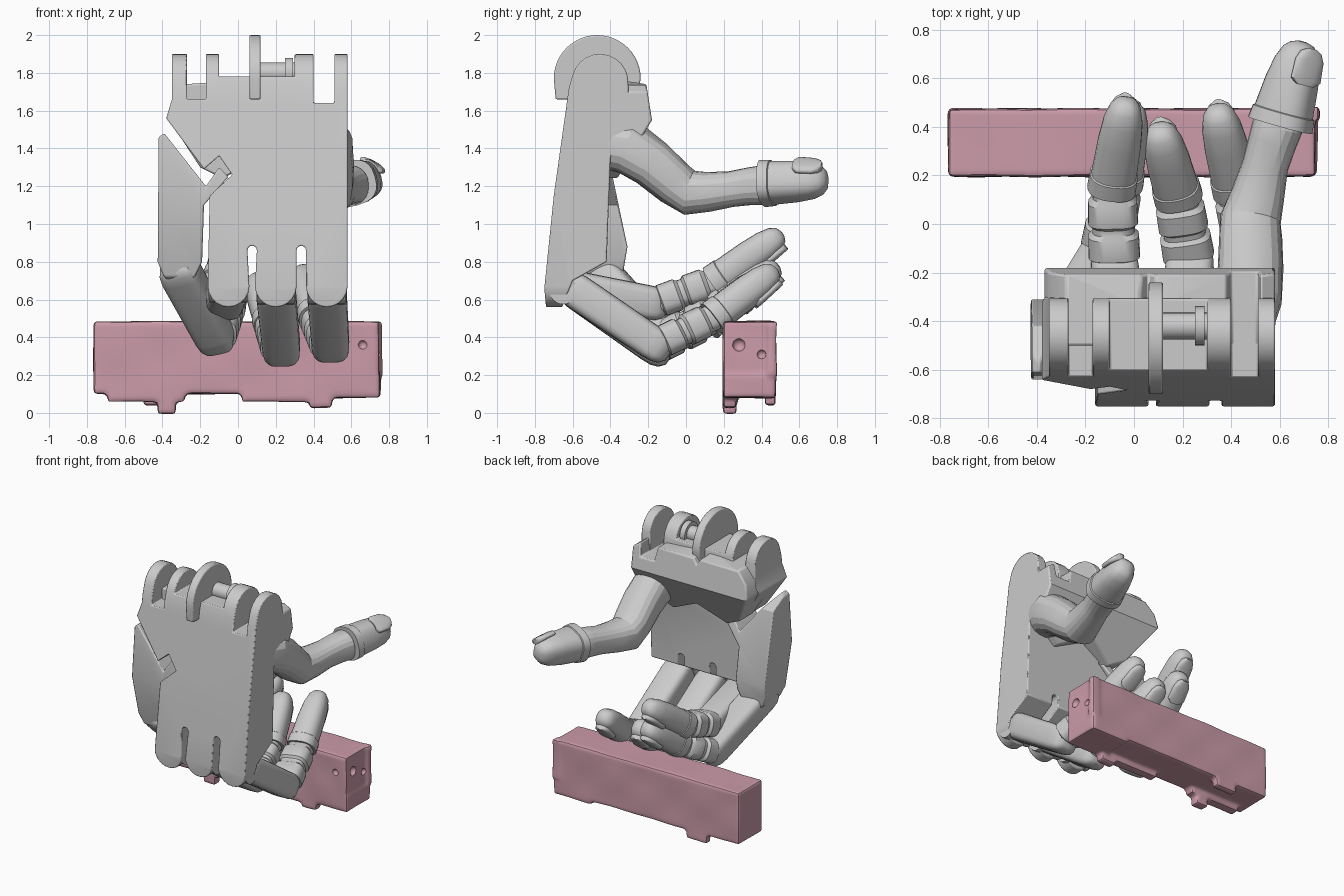
import bpy, bmesh, math
from mathutils import Vector as V

if "Cube" in bpy.data.objects:
    bpy.data.objects.remove(bpy.data.objects["Cube"])


def make(name, bm, angle=35, bevel=0):
    bmesh.ops.recalc_face_normals(bm, faces=bm.faces[:])
    me = bpy.data.meshes.new(name)
    bm.to_mesh(me)
    bm.free()
    ob = bpy.data.objects.new(name, me)
    bpy.context.collection.objects.link(ob)
    bpy.ops.object.select_all(action='DESELECT')
    ob.select_set(True)
    bpy.context.view_layer.objects.active = ob
    bpy.ops.object.shade_smooth_by_angle(angle=math.radians(angle))
    if bevel:
        add_bevel(ob, bevel)
    return ob


def add_bevel(ob, width):
    m = ob.modifiers.new("soft_edges", 'BEVEL')
    m.width, m.segments, m.limit_method = width, 2, 'ANGLE'
    m.angle_limit = math.radians(40)


def prism(name, pts, axis, lo, hi, bevel=0):
    """Extrude an outline: axis x takes (y, z) points, axis y takes (x, z)."""
    bm = bmesh.new()
    put = (lambda p, d: (d, *p)) if axis == 'x' else (lambda p, d: (p[0], d, p[1]))
    a = [bm.verts.new(put(p, lo)) for p in pts]
    b = [bm.verts.new(put(p, hi)) for p in pts]
    bm.faces.new(a)
    bm.faces.new(b[::-1])
    for i in range(len(pts)):
        j = (i + 1) % len(pts)
        bm.faces.new((a[i], a[j], b[j], b[i]))
    return make(name, bm, bevel=bevel)


def boolean(ob, tool, op):
    m = ob.modifiers.new("cut", 'BOOLEAN')
    m.operation, m.object, m.solver = op, tool, 'EXACT'
    bpy.ops.object.select_all(action='DESELECT')
    bpy.context.view_layer.objects.active = ob
    ob.select_set(True)
    bpy.ops.object.modifier_apply(modifier=m.name)
    bpy.data.objects.remove(tool)
    bpy.ops.object.shade_smooth_by_angle(angle=math.radians(30))


def arc(cx, cz, r, a0, a1, n=10):
    ts = [math.radians(a0 + (a1 - a0) * i / n) for i in range(n + 1)]
    return [(cx + r * math.cos(t), cz + r * math.sin(t)) for t in ts]


def loft(name, pts, sizes, up, power=2.0, n=24, angle=40):
    """Skin superellipse rings (half width, half height) along a path."""
    pts = [V(p) for p in pts]
    bm = bmesh.new()
    rings = []
    for i, (p, (w, h)) in enumerate(zip(pts, sizes)):
        t = (pts[min(i + 1, len(pts) - 1)] - pts[max(i - 1, 0)]).normalized()
        side = t.cross(V(up)).normalized()
        top = side.cross(t)
        ring = []
        for k in range(n):
            c, s = math.cos(k * math.tau / n), math.sin(k * math.tau / n)
            ring.append(bm.verts.new(
                p + side * w * math.copysign(abs(c) ** (2 / power), c)
                + top * h * math.copysign(abs(s) ** (2 / power), s)))
        rings.append(ring)
    for r, q in zip(rings, rings[1:]):
        for k in range(n):
            bm.faces.new((r[k], r[(k + 1) % n], q[(k + 1) % n], q[k]))
    bm.faces.new(rings[0])
    bm.faces.new(rings[-1])
    return make(name, bm, angle)


def segment(name, a, b, s0, s1, up, power, stations):
    """Straight phalanx; stations are (position, scale) along a-b."""
    a, b = V(a), V(b)
    sizes = [tuple((x + (y - x) * t) * k for x, y in zip(s0, s1)) for t, k in stations]
    return loft(name, [a.lerp(b, t) for t, k in stations], sizes, up, power)


BONE = [(-.17, .45), (-.12, .8), (-.05, .95), (.05, 1), (.95, 1), (1.05, .95), (1.12, .8), (1.17, .45)]
PADDED = [(-.1, .7), (.1, .95), (.12, 1.1), (.38, 1.1), (.43, .92), (.5, .92), (.54, 1.1),
          (.8, 1.1), (.86, .9), (1.05, .9)]
TIP = [(-.04, 1.06), (.12, 1.06), (.13, 1), (.5, 1), (.75, .93), (.9, .76), (.97, .52), (1, .2)]


def nail(name, a, b, out, w, r):
    a, b, out = V(a), V(b), V(out)
    ts = [(.5, .6), (.56, 1), (.8, .95), (.9, .7), (.94, .3)]
    loft(name, [a.lerp(b, t) + out * (r * (.88 - .5 * max(0, t - .6))) for t, k in ts],
         [(w * k, .022) for t, k in ts], out, 2.5)


# palm: side profile crossed with the front outline (lugs, notches, knuckles)
palm = prism("palm", [(-.74, .55), (-.75, .66), (-.70, 1.15), (-.62, 1.72)]
             + arc(-.455, 1.75, .15, 165, 10)
             + [(-.30, 1.6), (-.40, 1.35), (-.42, .80), (-.6, .70), (-.66, .55)], 'x', -.6, .7)
outline = [(-.15, 1.15), (-.03, 1.26), (-.10, 1.36), (-.18, 1.29), (-.38, 1.56), (-.35, 1.66),
           (-.35, 2), (-.27, 2), (-.27, 1.66), (-.17, 1.66), (-.17, 2), (-.10, 2), (-.10, 1.78),
           (.30, 1.78), (.30, 2), (.40, 2), (.40, 1.64), (.51, 1.64), (.51, 2), (.58, 2)]
for cx, slot in ((.47, .335), (.2, .075), (-.05, None)):
    outline += arc(cx, .67, .11, 0, -180)
    if slot:
        outline += arc(slot, .86, .025, 180, 0, 6)[::-1]
boolean(palm, prism("outline_tool", outline, 'y', -1, 0), 'INTERSECT')
add_bevel(palm, .01)

# raised wrist mass on the palm side, narrowing towards the palm centre
wrist = prism("wrist_mass", [(-.5, 1.78), (-.27, 1.75), (-.21, 1.74), (-.18, 1.55),
                             (-.24, 1.45), (-.40, 1.18), (-.5, 1.18)], 'x', -.6, .7)
boolean(wrist, prism("wrist_tool", [(-.35, 1.66), (-.28, 1.74), (.02, 1.76), (.06, 1.7), (.1, 1.76),
                                    (.38, 1.74), (.40, 1.64), (.51, 1.64), (.52, 1.74), (.58, 1.70),
                                    (.58, 1.42), (.36, 1.24), (.12, 1.36), (-.08, 1.24), (-.2, 1.3),
                                    (-.37, 1.56)], 'y', -1, 0), 'INTERSECT')
add_bevel(wrist, .015)

# wrist pulley disc and pin
prism("wrist_disc", [(-.69, 1.66)] + arc(-.47, 1.77, .23, 180, 0, 24) + [(-.26, 1.66)],
      'x', .06, .12, .008)
prism("wrist_pin", arc(-.42, 1.80, .055, 0, 345, 23), 'x', .12, .32)
prism("wrist_boss", arc(-.42, 1.80, .08, 0, 345, 23), 'x', .25, .29)

# slab carrying the little finger, with its tongue into the palm
slab = prism("little_finger_slab", [(-.61, 1.5), (-.42, 1.4), (-.31, .88), (-.34, .70), (-.44, .66),
                                    (-.54, .72), (-.64, 1.1)], 'x', -.7, .2)
boolean(slab, prism("slab_tool", [(-.42, 1.46), (-.39, 1.48), (-.17, 1.20), (-.10, 1.3), (-.05, 1.25),
                                  (-.18, 1.10), (-.19, .8)] + arc(-.31, .78, .10, -20, -165)
                    + [(-.425, .8)], 'y', -1, 0), 'INTERSECT')
add_bevel(slab, .015)

# fingers: knuckle, middle joint, end joint, tip
fingers = {
    "index": ((.47, -.59, .65), (.49, -.16, .36), (.42, .15, .51), (.34, .48, .76)),
    "middle": ((.20, -.59, .65), (.23, -.16, .34), (.18, .12, .48), (.10, .40, .72)),
    "ring": ((-.05, -.60, .66), (-.08, -.17, .58), (-.09, .16, .70), (-.03, .51, .95)),
    "little": ((-.31, -.45, .75), (-.12, -.13, .40), (-.06, .18, .56), (-.01, .49, .78)),
}
for key, (k, p, d, t) in fingers.items():
    segment(key + "_base", k, p, (.105, .095), (.1, .09), (0, .5, .8), 4, BONE)
    segment(key + "_middle", p, d, (.098, .078), (.09, .08), (0, -.4, .9), 3, PADDED)
    segment(key + "_tip", d, t, (.095, .09), (.085, .085), (0, -.5, .8), 2.4, TIP)
    axis = (V(t) - V(d)).normalized()
    out = axis.cross(V((-1, 0, 0))).normalized()
    if out.z > 0:
        out = -out
    nail(key + "_nail", d, t, out, .062, .09)
    # knuckle hinge pin
    if key != "little":
        prism(key + "_hinge", arc(k[1] - .06, k[2], .075, 0, 345, 23), 'x', k[0] - .1, k[0] + .1)

# thumb reaching forward from the wrist side
loft("thumb_base", [(.40, -.50, 1.42), (.43, -.42, 1.425), (.47, -.30, 1.405), (.48, -.18, 1.32),
                    (.48, -.06, 1.215), (.48, .02, 1.165), (.51, .12, 1.17), (.54, .24, 1.185),
                    (.57, .34, 1.20), (.59, .40, 1.205), (.60, .46, 1.21)],
     [(.10, .08), (.14, .135), (.14, .145), (.135, .13), (.13, .12), (.125, .12), (.11, .105),
      (.095, .095), (.10, .1), (.105, .105), (.09, .09)], (0, 0, 1), 2.3, 20, 18)
ta, tb = (.605, .42, 1.215), (.695, .75, 1.235)
segment("thumb_tip", ta, tb, (.125, .112), (.09, .1), (-.3, 0, 1), 2.6, TIP)
nail("thumb_nail", ta, tb, V((.5, -.14, .85)).normalized(), .07, .115)

# weathered block: overlapping boxes fused by a remesh
pink = bpy.data.materials.new("dusty_pink")
pink.diffuse_color = (.60, .33, .40, 1)
pink.use_nodes = True
pink.node_tree.nodes["Principled BSDF"].inputs["Base Color"].default_value = pink.diffuse_color
bm = bmesh.new()
boxes = [(-.765, .745, .195, .475, .10, .485), (-.69, -.28, .195, .275, .06, .2),
         (-.425, -.33, .195, .265, -.005, .2), (-.3, .04, .195, .26, .115, .2),
         (.02, .5, .195, .265, .06, .2), (.38, .5, .195, .265, .025, .2),
         (.45, .755, .2, .475, .08, .2), (-.5, -.33, .42, .475, .04, .2),
         (.70, .765, .43, .48, .2, .48)]
for x0, x1, y0, y1, z0, z1 in boxes:
    for v in bmesh.ops.create_cube(bm, size=1)['verts']:
        v.co = (x1 if v.co.x > 0 else x0, y1 if v.co.y > 0 else y0, z1 if v.co.z > 0 else z0)
block = make("block", bm)
m = block.modifiers.new("fuse", 'REMESH')
m.mode, m.voxel_size, m.use_smooth_shade = 'VOXEL', .012, True
m = block.modifiers.new("wear", 'SMOOTH')
m.factor, m.iterations = .5, 6
bpy.ops.object.modifier_apply(modifier="fuse")
bpy.ops.object.modifier_apply(modifier="wear")
for v in block.data.vertices:
    x, y, z = v.co
    v.co += v.normal * .003 * math.sin(13 * x + 3 * y) * math.sin(17 * z + 9 * y + 5 * x)

# pits near the end of the block
bm = bmesh.new()
for c, r in (((.75, .28, .36), .035), ((.75, .40, .31), .025), ((.66, .19, .36), .025)):
    for v in bmesh.ops.create_icosphere(bm, subdivisions=2, radius=r)['verts']:
        v.co += V(c)
boolean(block, make("pit_tool", bm), 'DIFFERENCE')
block.data.materials.clear()
block.data.materials.append(pink)
